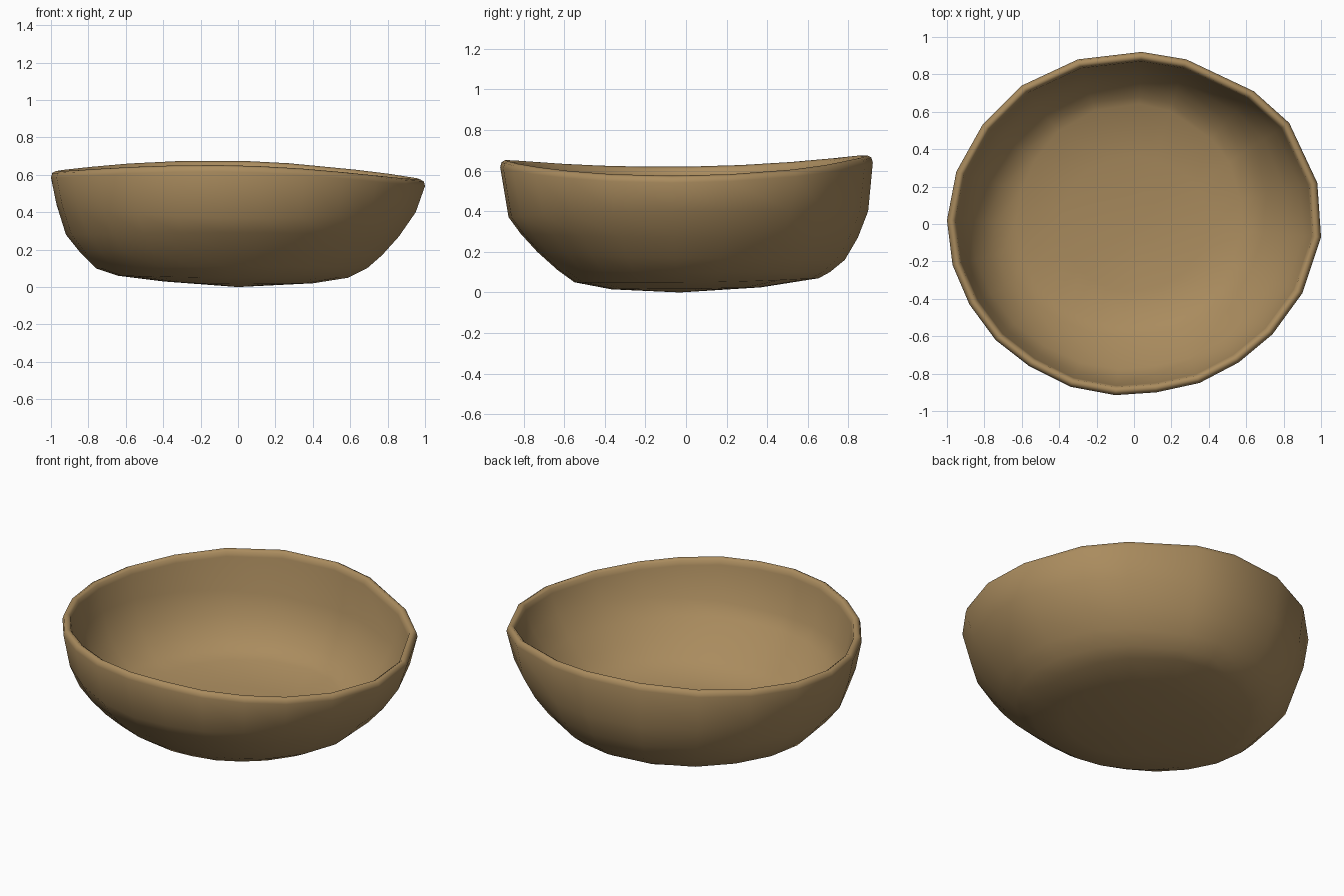
import bpy, bmesh, math

if "Cube" in bpy.data.objects:
    bpy.data.objects.remove(bpy.data.objects["Cube"])

# Hand-formed rim outline seen from above
RIM = [(-1, .02), (-.95, .28), (-.81, .53), (-.6, .74), (-.3, .88), (.04, .92),
       (.28, .88), (.64, .71), (.83, .54), (.98, .22), (1, -.07), (.90, -.37),
       (.74, -.59), (.56, -.74), (.35, -.85), (.12, -.90), (-.1, -.915), (-.34, -.87),
       (-.56, -.76), (-.74, -.62), (-.88, -.43), (-.97, -.22)]

# Outer wall profiles (fraction of rim radius, height) on the four sides
LEFT = [(.97, .44), (.92, .28), (.84, .18), (.76, .10), (.64, .06), (.4, .03)]
RIGHT = [(.95, .40), (.86, .27), (.77, .17), (.69, .10), (.59, .05), (.4, .02)]
FRONT = [(.955, .37), (.89, .29), (.80, .20), (.69, .11), (.60, .05), (.4, .015)]
BACK = [(.975, .40), (.92, .27), (.85, .16), (.77, .10), (.71, .07), (.4, .025)]
WALL = .05


def column(x, y):
    """One closed-wall profile, from outer floor over the rim to inner floor."""
    r = math.hypot(x, y)
    c, s = x / r, y / r
    top = .63 - .022 * c + .0125 * s - .0325 * (c * c - s * s)
    weights = [max(0, -c) ** 2, max(0, c) ** 2, max(0, -s) ** 2, max(0, s) ** 2]
    outer = [(r, top - .035)]
    for group in zip(LEFT, RIGHT, FRONT, BACK):
        outer.append((r * sum(w * p[0] for w, p in zip(weights, group)),
                      sum(w * p[1] for w, p in zip(weights, group))))
    # inner wall: offset along the profile normal
    inner = []
    for i in range(1, len(outer)):
        a = outer[i - 1]
        b = outer[i + 1] if i + 1 < len(outer) else (0, 0)
        dr, dz = a[0] - b[0], a[1] - b[1]
        n = math.hypot(dr, dz)
        inner.append((outer[i][0] - WALL * dz / n, outer[i][1] + WALL * dr / n))
    lip = [(r - .007, top - .01), (r - .025, top), (r - .043, top - .012), (r - .05, top - .04)]
    return [(c * q, s * q, z) for q, z in outer[::-1] + lip + inner]


# Bowl
bm = bmesh.new()
cols = [[bm.verts.new(p) for p in column(x, y)] for x, y in RIM]
base = bm.verts.new((0, -.03, 0))
floor = bm.verts.new((0, -.03, WALL))
for i, a in enumerate(cols):
    b = cols[(i + 1) % len(cols)]
    for k in range(len(a) - 1):
        bm.faces.new((a[k], b[k], b[k + 1], a[k + 1]))
    bm.faces.new((base, b[0], a[0]))
    bm.faces.new((floor, a[-1], b[-1]))
bmesh.ops.recalc_face_normals(bm, faces=bm.faces)
for f in bm.faces:
    f.smooth = True
mesh = bpy.data.meshes.new("bowl")
bm.to_mesh(mesh)
bm.free()
bowl = bpy.data.objects.new("bowl", mesh)
bpy.context.collection.objects.link(bowl)

clay = bpy.data.materials.new("brown clay")
clay.diffuse_color = (.40, .26, .112, 1)
clay.use_nodes = True
clay.node_tree.nodes["Principled BSDF"].inputs["Base Color"].default_value = clay.diffuse_color
mesh.materials.append(clay)
